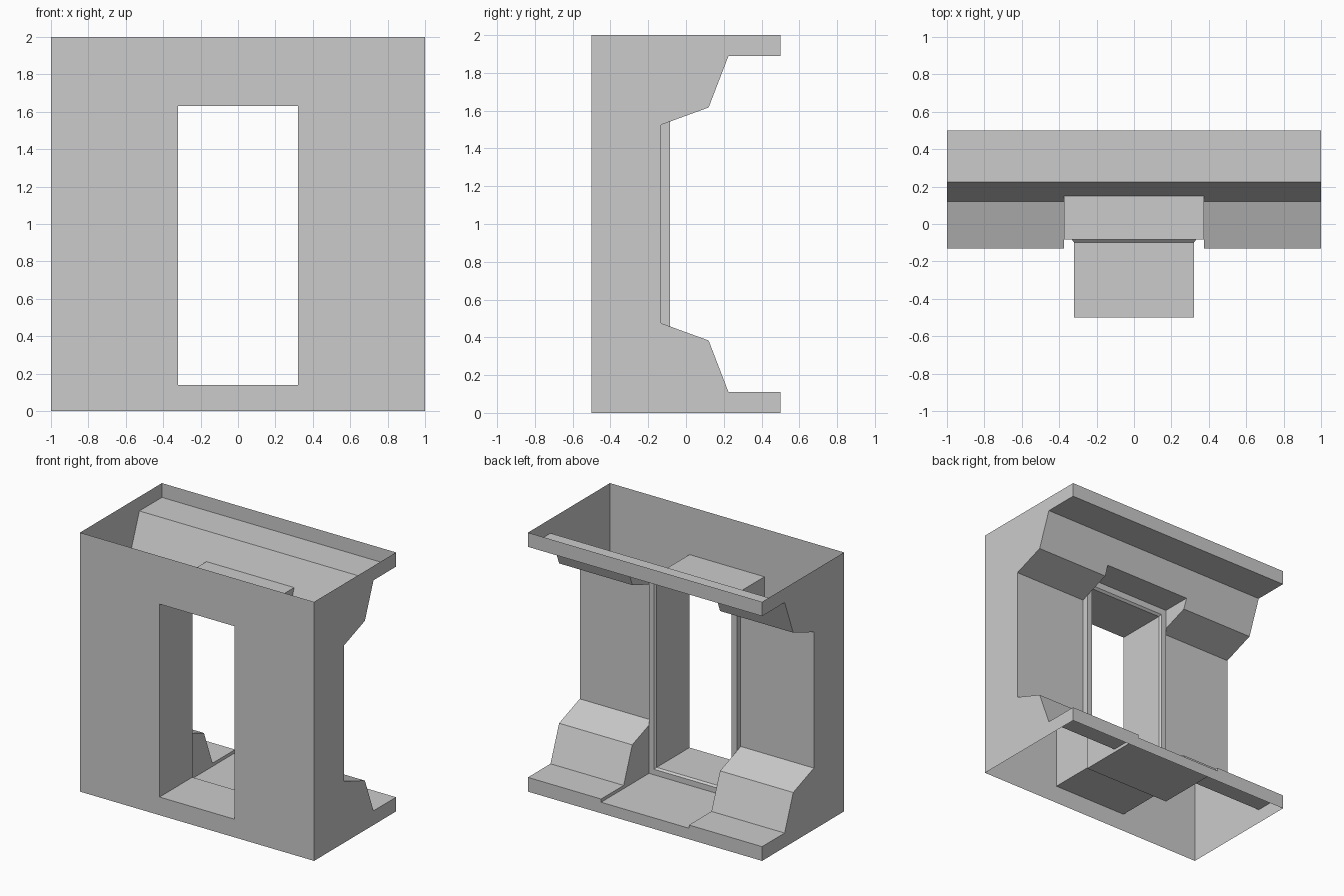
import bpy
import bmesh
from mathutils import Vector

default_cube = bpy.data.objects.get("Cube")
if default_cube:
    bpy.data.objects.remove(default_cube, do_unlink=True)

grey = bpy.data.materials.new("plain_grey")
grey.use_nodes = True
grey.diffuse_color = (0.6, 0.6, 0.6, 1)
grey.node_tree.nodes["Principled BSDF"].inputs["Base Color"].default_value = grey.diffuse_color

HALF = 1.0        # half width of the panel
NICHE = 0.375     # half width of the niche around the doorway
FRONT, WALL, FRAME = -0.5, -0.132, -0.084
FLOOR, CEILING = 0.085, 1.695

# Rear outline as (y, z), from the top lip down to the bottom lip
upper = [(0.5, 2), (0.5, 1.89), (0.225, 1.89), (0.12, 1.617), (WALL, 1.525)]
lower = [(y, 2 - z) for y, z in reversed(upper)]
outline = upper + lower


def on_slope(a, b, y):
    """Point at depth y on the line through a and b."""
    t = (y - a[0]) / (b[0] - a[0])
    return (y, a[1] + t * (b[1] - a[1]))


def at(x, points):
    return [Vector((x, y, z)) for y, z in points]


def sweep(x0, x1, points):
    """Quads made by pulling a (y, z) line from x0 to x1."""
    a, b = at(x0, points), at(x1, points)
    return [(a[i], a[i + 1], b[i + 1], b[i]) for i in range(len(a) - 1)]


def rect(half, bottom, top, y):
    return [Vector((x, y, z)) for x, z in
            ((-half, bottom), (half, bottom), (half, top), (-half, top))]


def loft(rings):
    """Quads joining successive rectangles."""
    return [(a[i], a[(i + 1) % 4], b[(i + 1) % 4], b[i])
            for a, b in zip(rings, rings[1:]) for i in range(4)]


def make_part(name, polygons, target):
    """Open flat-shaded shell whose faces look towards the target point."""
    bm = bmesh.new()
    for polygon in polygons:
        face = bm.faces.new([bm.verts.new(p) for p in polygon])
        face.normal_update()
        if face.normal.dot(Vector(target) - face.calc_center_median()) < 0:
            face.normal_flip()
    bmesh.ops.remove_doubles(bm, verts=bm.verts[:], dist=0.0001)
    mesh = bpy.data.meshes.new(name)
    bm.to_mesh(mesh)
    bm.free()
    mesh.materials.append(grey)
    bpy.context.collection.objects.link(bpy.data.objects.new(name, mesh))


# Front sheet with the doorway opening
door = (0.32, 0.14, 1.63)
make_part("front_wall", loft([rect(HALF, 0, 2, FRONT), rect(*door, FRONT)]), (0, -5, 1))

# Doorway passage, bevelled edge and flat frame
make_part("door_frame", loft([
    rect(*door, FRONT),
    rect(*door, -0.1),
    rect(0.332, 0.128, 1.645, FRAME),
    rect(NICHE, FLOOR, CEILING, FRAME)]), (0, 1, 1))

# Niche ceiling and floor, with the lips that carry on past them
slope_top = on_slope(upper[2], upper[3], 0.15)
ceiling_line = upper[:3] + [(slope_top[0], CEILING), (FRAME, CEILING)]
floor_line = [(FRAME, FLOOR), (0.5, FLOOR), (0.5, 0)]
make_part("niche_ceiling", sweep(-NICHE, NICHE, ceiling_line), (0, 1, 1))
make_part("niche_floor", sweep(-NICHE, NICHE, floor_line), (0, 1, 1))

# Parts repeated on both sides
ledge_top = on_slope(upper[3], upper[4], FRAME)
ledge_bottom = (FRAME, 2 - ledge_top[1])
cheek_top = [(FRAME, CEILING), (slope_top[0], CEILING), upper[3], ledge_top]
cheek_bottom = [ledge_bottom] + lower[1:4] + [(0.5, FLOOR), (FRAME, FLOOR)]
frame_edge = [ledge_top, upper[4], lower[0], ledge_bottom]

for label, s in (("left", 1), ("right", -1)):
    make_part(label + "_rear_wall", sweep(s * NICHE, s * HALF, outline), (0, 1, 1))
    make_part(label + "_end_wall",
              [at(s * HALF, outline + [(FRONT, 0), (FRONT, 2)])], (s * 5, 0, 1))
    make_part(label + "_niche_cheeks",
              [at(s * NICHE, cheek_top), at(s * NICHE, cheek_bottom)], (0, 0, 1))
    make_part(label + "_frame_edge", [at(s * NICHE, frame_edge)], (s * 5, 0, 1))
